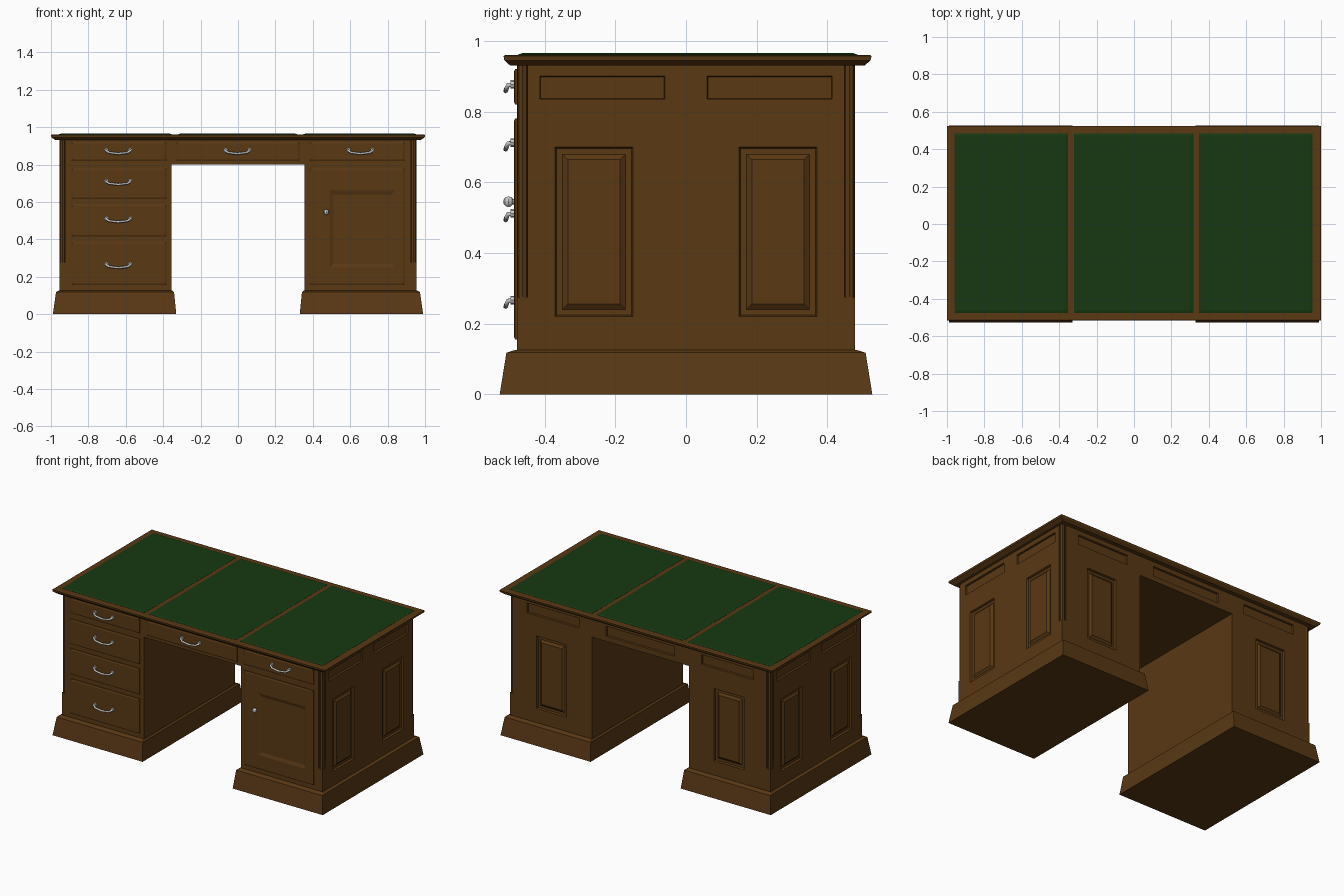
import bpy, bmesh
from mathutils import Vector

if "Cube" in bpy.data.objects:
    bpy.data.objects.remove(bpy.data.objects["Cube"])


def material(name, rgb):
    m = bpy.data.materials.new(name)
    m.diffuse_color = (*rgb, 1)
    m.use_nodes = True
    m.node_tree.nodes["Principled BSDF"].inputs["Base Color"].default_value = m.diffuse_color
    return m


WOOD = material("wood", (0.10, 0.04, 0.007))
LEATHER = material("green_leather", (0.008, 0.04, 0.006))
METAL = material("metal", (0.55, 0.55, 0.56))

# Each side of the desk: (u, v, distance outwards) -> world position
FACES = {
    "top": lambda u, v, d: (u, v, d),
    "front": lambda u, v, d: (u, -d, v),
    "back": lambda u, v, d: (u, d, v),
    "right": lambda u, v, d: (d, u, v),
    "left": lambda u, v, d: (-d, u, v),
}


def loft(name, parts, mat=WOOD):
    """Stack rectangles (u0, u1, v0, v1, d) into solids; parts = [(face, rings)]."""
    bm = bmesh.new()
    for face, rings in parts:
        to = FACES[face]
        loops = [[bm.verts.new(to(u, v, d)) for u, v in
                  ((u0, v0), (u1, v0), (u1, v1), (u0, v1))]
                 for u0, u1, v0, v1, d in rings]
        bm.faces.new(loops[0])
        bm.faces.new(loops[-1])
        for a, b in zip(loops, loops[1:]):
            for i in range(4):
                j = (i + 1) % 4
                bm.faces.new((a[i], a[j], b[j], b[i]))
    bmesh.ops.recalc_face_normals(bm, faces=bm.faces)
    me = bpy.data.meshes.new(name)
    bm.to_mesh(me)
    bm.free()
    ob = bpy.data.objects.new(name, me)
    bpy.context.collection.objects.link(ob)
    me.materials.append(mat)
    return ob


def ring(u0, u1, v0, v1, d, inset=0):
    return (u0 + inset, u1 - inset, v0 + inset, v1 - inset, d)


def recess(face, u0, u1, v0, v1, surface, depth, slope):
    """Cutter that opens at the surface and narrows inwards."""
    return (face, [ring(u0, u1, v0, v1, surface - depth, slope),
                   ring(u0, u1, v0, v1, surface),
                   ring(u0, u1, v0, v1, surface + 0.03)])


def carve(ob, parts):
    cutter = loft(ob.name + "_cutter", parts)
    cutter.hide_render = True
    cutter.hide_viewport = True
    mod = ob.modifiers.new("carve", "BOOLEAN")
    mod.object = cutter
    mod.solver = "EXACT"


X, Y = 0.955, 0.478
for s, side in ((-1, "left"), (1, "right")):
    def span(a, b):
        return sorted((s * a, s * b))

    # Plinth
    loft(side + "_plinth", [("top", [
        (*span(0.33, 0.99), -0.527, 0.527, 0),
        (*span(0.342, 0.973), -0.508, 0.508, 0.118),
        (*span(0.352, 0.958), -0.482, 0.482, 0.126)])])

    # Pedestal with recessed panels and notched outer corners
    ped = loft(side + "_pedestal", [("top", [
        (*span(0.355, X), -Y, Y, 0.12), (*span(0.355, X), -Y, Y, 0.935)])])
    cuts = [recess("back", *span(0.45, 0.83), 0.835, 0.9, Y, 0.012, 0.002),
            recess("back", *span(0.54, 0.76), 0.22, 0.70, Y, 0.012, 0.004)]
    raised = [("back", *span(0.54, 0.76), Y)]
    for t in (-1, 1):
        a, b = sorted((t * 0.06, t * 0.413))
        cuts.append(recess(side, a, b, 0.835, 0.9, X, 0.012, 0.002))
        a, b = sorted((t * 0.15, t * 0.37))
        cuts.append(recess(side, a, b, 0.22, 0.70, X, 0.012, 0.004))
        raised.append((side, a, b, X))
        y0, y1 = sorted((t * 0.448, t * 0.52))
        cuts.append(("top", [(*span(0.925, 1.0), y0, y1, 0.275),
                             (*span(0.925, 1.0), y0, y1, 0.96)]))
        # Corner column
        bpy.ops.mesh.primitive_cylinder_add(
            vertices=8, radius=0.015, depth=0.665,
            location=(s * 0.939, t * 0.462, 0.605))
        col = bpy.context.object
        col.name = side + "_corner_column"
        col.data.materials.append(WOOD)
    carve(ped, cuts)
    # Raised fields inside the tall recesses
    loft(side + "_panel_fields", [
        (f, [ring(a, b, 0.22, 0.70, d - 0.014, 0.018),
             ring(a, b, 0.22, 0.70, d - 0.001, 0.036)])
        for f, a, b, d in raised])

# Centre section over the kneehole
centre = loft("centre_section", [("top", [
    (-0.356, 0.356, -Y, Y, 0.80), (-0.356, 0.356, -Y, Y, 0.935)])])
carve(centre, [recess("back", -0.25, 0.25, 0.835, 0.9, Y, 0.012, 0.002)])

# Desk top with an outward sloping edge
loft("desk_top", [("top", [
    (-0.975, 0.975, -0.497, 0.505, 0.93),
    (-0.998, 0.998, -0.514, 0.522, 0.945),
    (-1, 1, -0.516, 0.525, 0.957),
    (-0.995, 0.995, -0.511, 0.52, 0.96)])])

# Leather writing surfaces
for name, x0, x1 in (("left", -0.96, -0.352), ("centre", -0.322, 0.318),
                     ("right", 0.348, 0.955)):
    loft(name + "_leather", [("top", [
        ring(x0, x1, -0.475, 0.485, 0.955),
        ring(x0, x1, -0.475, 0.485, 0.961),
        ring(x0, x1, -0.475, 0.485, 0.965, 0.012)])], LEATHER)


def handle(x, z):
    """Drooping bail handle with two round mounts."""
    cu = bpy.data.curves.new("drawer_handle", "CURVE")
    cu.dimensions = "3D"
    cu.bevel_depth = 0.0065
    cu.bevel_resolution = 1
    cu.use_fill_caps = True
    sp = cu.splines.new("POLY")
    pts = [(-0.064, -0.486, 0.012), (-0.066, -0.503, 0.010), (-0.05, -0.508, -0.001),
           (0, -0.51, -0.007), (0.05, -0.508, -0.001), (0.066, -0.503, 0.010),
           (0.064, -0.486, 0.012)]
    sp.points.add(len(pts) - 1)
    for p, c in zip(sp.points, pts):
        p.co = (x + c[0], c[1], z + c[2], 1)
    ob = bpy.data.objects.new("drawer_handle", cu)
    bpy.context.collection.objects.link(ob)
    cu.materials.append(METAL)
    for dx in (-0.064, 0.064):
        bpy.ops.mesh.primitive_cylinder_add(
            vertices=8, radius=0.012, depth=0.012,
            location=(x + dx, -0.49, z + 0.012), rotation=(1.5708, 0, 0))
        bpy.context.object.name = "handle_mount"
        bpy.context.object.data.materials.append(METAL)


# Drawer fronts: x0, x1, z0, z1, handle x, handle z
DRAWERS = [(-0.89, -0.383, 0.82, 0.92, -0.64, 0.865),
           (-0.89, -0.383, 0.615, 0.78, -0.64, 0.70),
           (-0.89, -0.383, 0.415, 0.585, -0.64, 0.50),
           (-0.89, -0.383, 0.155, 0.385, -0.64, 0.255),
           (-0.33, 0.33, 0.82, 0.92, -0.003, 0.865),
           (0.383, 0.89, 0.82, 0.92, 0.655, 0.865)]
for x0, x1, z0, z1, hx, hz in DRAWERS:
    loft("drawer_front", [("front", [
        ring(x0, x1, z0, z1, 0.47),
        ring(x0, x1, z0, z1, 0.483),
        ring(x0, x1, z0, z1, 0.487, 0.008)])])
    handle(hx, hz)

# Door with a sunk panel
door = loft("door", [("front", [
    ring(0.383, 0.89, 0.155, 0.78, 0.465),
    ring(0.383, 0.89, 0.155, 0.78, 0.483),
    ring(0.383, 0.89, 0.155, 0.78, 0.487, 0.008)])])
carve(door, [recess("front", 0.49, 0.84, 0.25, 0.66, 0.487, 0.007, 0.02)])

# Door knob
bpy.ops.mesh.primitive_cone_add(vertices=8, radius1=0.007, radius2=0.009, depth=0.02,
                                location=(0.472, -0.492, 0.545), rotation=(1.5708, 0, 0))
bpy.context.object.name = "knob_stem"
bpy.context.object.data.materials.append(METAL)
bpy.ops.mesh.primitive_uv_sphere_add(segments=8, ring_count=6, radius=0.015,
                                     location=(0.472, -0.502, 0.545))
bpy.context.object.name = "door_knob"
bpy.context.object.data.materials.append(METAL)
